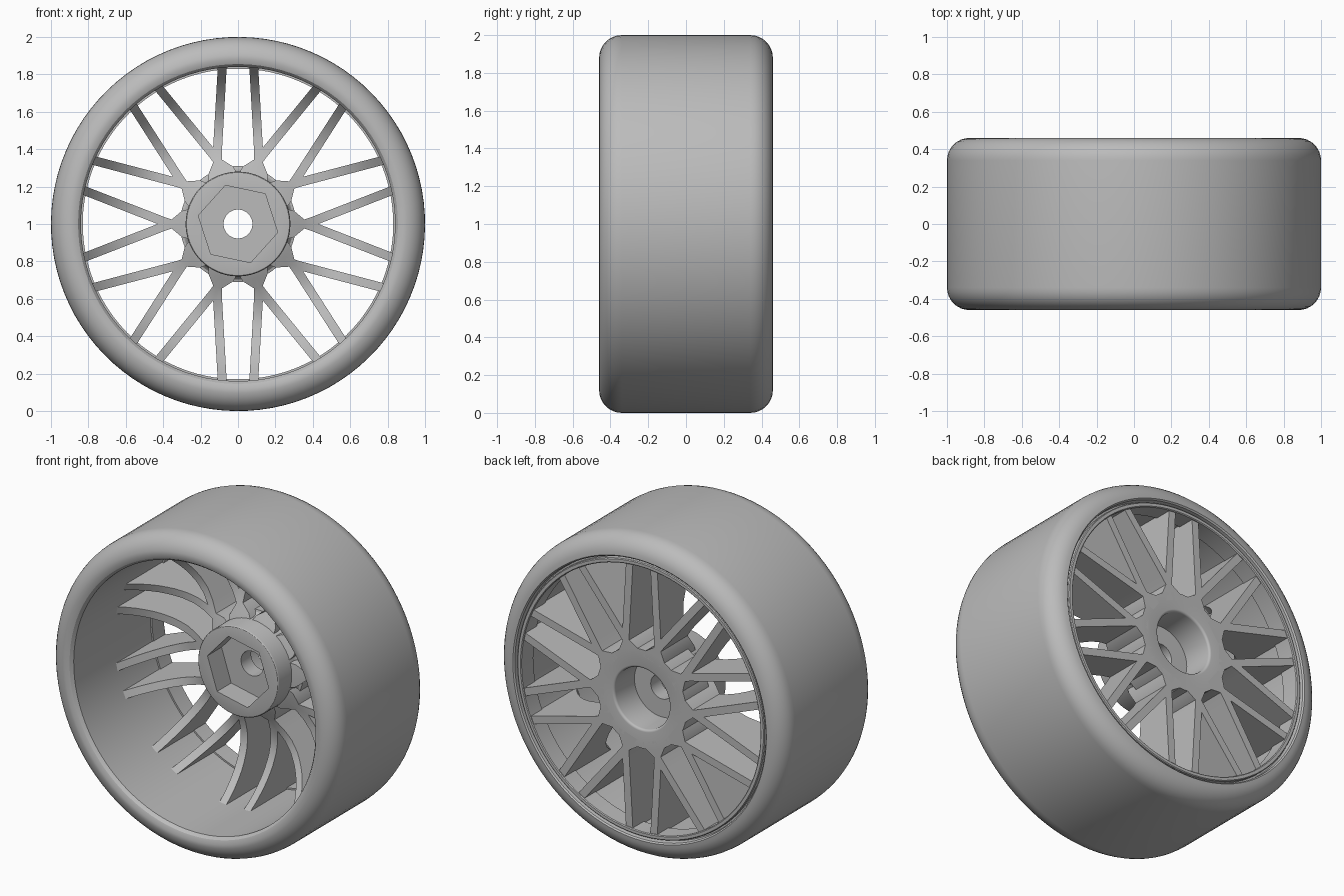
import bpy, bmesh, math
from mathutils import Matrix, Vector

if "Cube" in bpy.data.objects:
    bpy.data.objects.remove(bpy.data.objects["Cube"])

SEG = 96
HEX_START = math.radians(-12)

grey = bpy.data.materials.new("plain_grey")
grey.diffuse_color = (0.5, 0.5, 0.5, 1)
grey.use_nodes = True
grey.node_tree.nodes["Principled BSDF"].inputs["Base Color"].default_value = grey.diffuse_color


def finish(name, bm, angle=30):
    bmesh.ops.recalc_face_normals(bm, faces=bm.faces)
    mesh = bpy.data.meshes.new(name)
    bm.to_mesh(mesh)
    bm.free()
    mesh.materials.append(grey)
    obj = bpy.data.objects.new(name, mesh)
    bpy.context.collection.objects.link(obj)
    obj.location.z = 1
    bpy.ops.object.select_all(action='DESELECT')
    obj.select_set(True)
    bpy.context.view_layer.objects.active = obj
    bpy.ops.object.shade_smooth_by_angle(angle=math.radians(angle))
    return obj


def lathe(name, profile):
    """Spin a closed (radius, y) profile about the axle; a radius may be a function of angle."""
    bm = bmesh.new()
    rings = []
    for i in range(SEG):
        a = HEX_START + 2 * math.pi * i / SEG
        ring = []
        for r, y in profile:
            r = r(a) if callable(r) else r
            ring.append(bm.verts.new((r * math.cos(a), y, r * math.sin(a))))
        rings.append(ring)
    n = len(profile)
    for i in range(SEG):
        p, q = rings[i], rings[(i + 1) % SEG]
        for j in range(n):
            k = (j + 1) % n
            bm.faces.new((p[j], p[k], q[k], q[j]))
    return finish(name, bm)


def arc(r, y, rad, start, end, steps=8):
    """Rounded corner in the (radius, y) plane, angles in degrees."""
    out = []
    for i in range(steps + 1):
        t = math.radians(start + (end - start) * i / steps)
        out.append((r + rad * math.cos(t), y + rad * math.sin(t)))
    return out


# Tyre with rounded shoulders
lathe("tyre", [(0.84, 0.42), (0.84, -0.43), (0.855, -0.45)]
      + arc(0.88, -0.34, 0.12, -90, 0)
      + arc(0.88, 0.34, 0.12, 0, 90)
      + [(0.872, 0.452), (0.868, 0.42)])

# Rim lip on the back, standing slightly inside the barrel
lathe("rim_lip", [(0.83, 0.33), (0.845, 0.33), (0.845, 0.41), (0.858, 0.41),
                  (0.858, 0.445), (0.853, 0.45), (0.835, 0.45), (0.83, 0.445)])


# Hub with hexagonal socket in front, round recess behind, and axle hole
def hex_radius(a):
    t = (a - HEX_START) % (math.pi / 3) - math.pi / 6
    return 0.217 * math.cos(math.pi / 6) / math.cos(t)


lathe("hub", [(0.077, 0.24), (0.077, 0.14), (hex_radius, 0.14), (hex_radius, 0.0)]
      + arc(0.27, 0.01, 0.01, -90, 0, 3)
      + [(0.28, 0.17), (0.285, 0.19), (0.297, 0.203), (0.31, 0.207), (0.31, 0.44)]
      + arc(0.205, 0.425, 0.015, 90, 180, 4)
      + [(0.19, 0.24)])


# Front edge of the spokes, deepest where it sweeps along the barrel
DEPTH = [(0.25, 0.12), (0.30, 0.14), (0.36, 0.175), (0.43, 0.2), (0.5, 0.21),
         (0.57, 0.2), (0.64, 0.17), (0.7, 0.13), (0.76, 0.075), (0.81, 0.015), (0.86, -0.06)]


def front_y(r):
    for (r0, y0), (r1, y1) in zip(DEPTH, DEPTH[1:]):
        if r <= r1:
            return y0 + (y1 - y0) * (r - r0) / (r1 - r0)
    return DEPTH[-1][1]


# Half of one Y-shaped spoke: pairs of (inner edge, outer edge) in the wheel plane
stations = [((0.26, 0.0), (0.26, 0.08)), ((0.30, 0.0), (0.30, 0.07)),
            ((0.36, 0.0), (0.355, 0.024))]
for i in range(13):
    t = i / 12
    stations.append(((0.43 + 0.405 * t, 0.158 * t),
                     (0.385 + 0.44 * t, 0.034 + 0.171 * t)))


def add_half_spoke(bm, rot, side):
    prev = None
    for s, (inner, outer) in enumerate(stations):
        cur = []
        for (x, z), back in ((inner, 0), (outer, 0), (outer, 1), (inner, 1)):
            y = 0.44 if back else front_y(math.hypot(x, z))
            cur.append(bm.verts.new(rot @ Vector((x, y, z * side))))
        if prev:
            for j in range(4):
                if j == 3 and s <= 3:
                    continue  # the two halves are joined along the stem
                k = (j + 1) % 4
                bm.faces.new((prev[j], prev[k], cur[k], cur[j]))
        else:
            first = cur
        prev = cur
    bm.faces.new(first)
    bm.faces.new(prev)


# Ten forked spokes around the hub
bm = bmesh.new()
for n in range(10):
    rot = Matrix.Rotation(math.radians(36 * n), 3, 'Y')
    for side in (1, -1):
        add_half_spoke(bm, rot, side)
bmesh.ops.remove_doubles(bm, verts=bm.verts, dist=0.0001)
finish("forked_spokes", bm)
